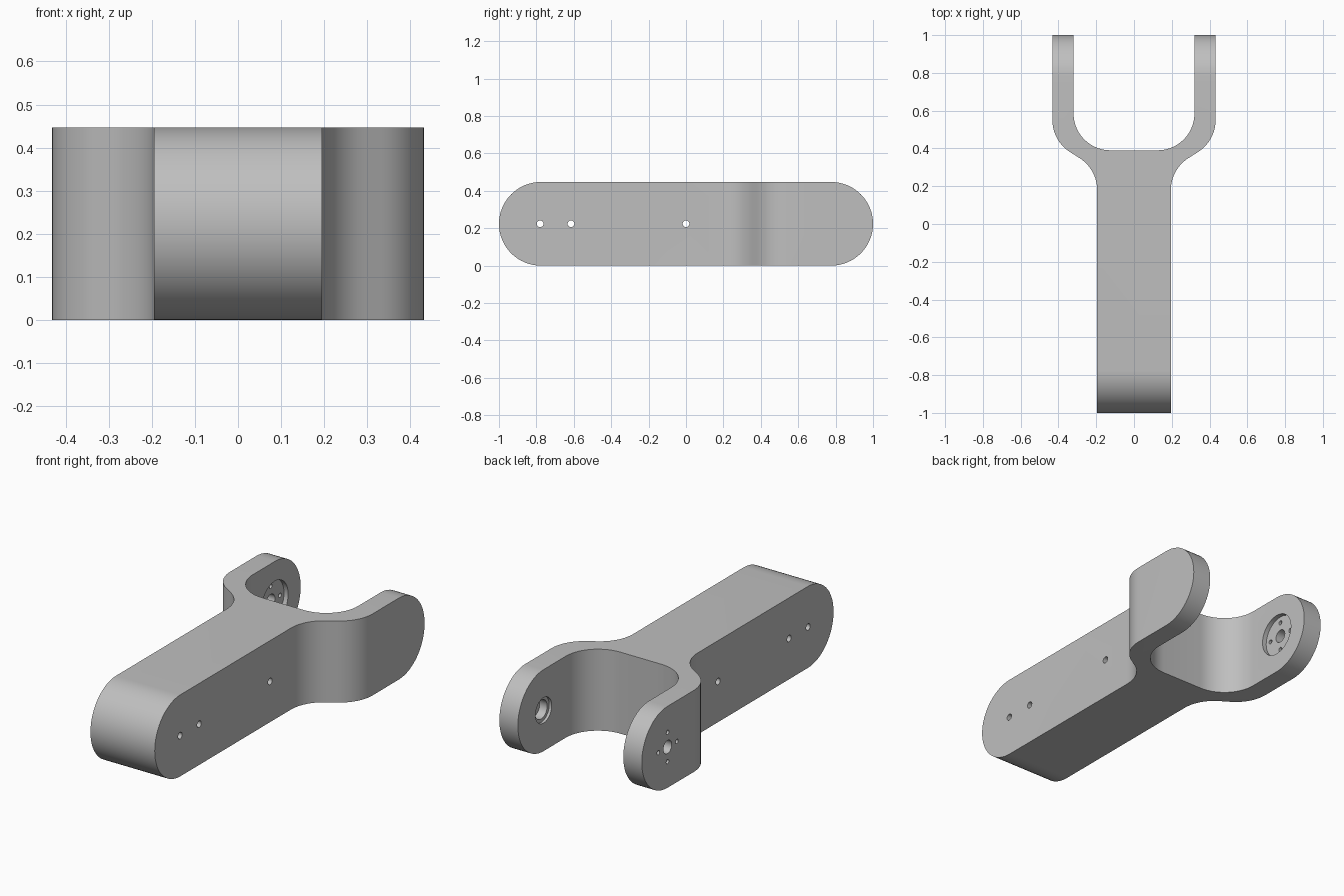
import bpy, bmesh, math

if "Cube" in bpy.data.objects:
    bpy.data.objects.remove(bpy.data.objects["Cube"])

H = 0.447          # height of the link
R = H / 2          # radius of the rounded ends
PIVOT_Y = 1 - R    # axis of the fork pins


def arc(cx, cy, r, a0, a1, n):
    return [(cx + r * math.cos(math.radians(a0 + (a1 - a0) * i / n)),
             cy + r * math.sin(math.radians(a0 + (a1 - a0) * i / n))) for i in range(n + 1)]


def prism(name, pts, place, vec):
    """Extrude a closed profile along vec."""
    bm = bmesh.new()
    face = bm.faces.new([bm.verts.new(place(*p)) for p in pts])
    res = bmesh.ops.extrude_face_region(bm, geom=[face])
    bmesh.ops.translate(bm, vec=vec, verts=[v for v in res["geom"] if isinstance(v, bmesh.types.BMVert)])
    bmesh.ops.recalc_face_normals(bm, faces=bm.faces[:])
    mesh = bpy.data.meshes.new(name)
    bm.to_mesh(mesh)
    bm.free()
    ob = bpy.data.objects.new(name, mesh)
    bpy.context.collection.objects.link(ob)
    return ob


def boolean(ob, cutter, operation):
    cutter.hide_render = True
    mod = ob.modifiers.new("cut", 'BOOLEAN')
    mod.operation, mod.solver, mod.object = operation, 'EXACT', cutter
    bpy.context.view_layer.objects.active = ob
    bpy.ops.object.modifier_apply(modifier=mod.name)
    bpy.data.objects.remove(cutter)


def drill(ob, x0, x1, y, z, r, n=24):
    cutter = prism("drill", arc(y, z, r, 0, 360, n)[:-1], lambda a, b: (x0, a, b), (x1 - x0, 0, 0))
    boolean(ob, cutter, 'DIFFERENCE')


# fork outline seen from above: right half, then mirrored
half = [(0.195, -1.1)]
half += arc(0.395, 0.18, 0.2, 180, 120, 10)        # neck fillet
half += arc(0.232, 0.55, 0.2, -60, 0, 10)          # shoulder
half += [(0.432, 1.1), (0.32, 1.1)]
half += arc(0.125, 0.585, 0.195, 0, -90, 14)       # inside of the fork
outline = half + [(-x, y) for x, y in reversed(half)]
link = prism("fork_link", outline, lambda x, y: (x, y, 0), (0, 0, H))

# rounded ends seen from the side
side = arc(PIVOT_Y, R, R, -90, 90, 32) + arc(-PIVOT_Y, R, R, 90, 270, 32)
boolean(link, prism("side_profile", side, lambda y, z: (-0.6, y, z), (1.2, 0, 0)), 'INTERSECT')

# cross holes through the beam
for y in (-0.78, -0.615, 0.0):
    drill(link, -0.3, 0.3, y, R, 0.018)

# left arm: horn recess, shaft hole and four screw holes
drill(link, -0.345, -0.25, PIVOT_Y, R, 0.115, 40)
drill(link, -0.5, -0.3, PIVOT_Y, R, 0.036)
for dy, dz in ((0.08, 0), (-0.08, 0), (0, 0.08), (0, -0.08)):
    drill(link, -0.5, -0.3, PIVOT_Y + dy, R + dz, 0.012, 16)

# right arm: stepped blind bearing seat
drill(link, 0.25, 0.335, PIVOT_Y, R, 0.07, 32)
drill(link, 0.25, 0.38, PIVOT_Y, R, 0.052, 32)

grey = bpy.data.materials.new("grey")
grey.diffuse_color = (0.52, 0.52, 0.52, 1)
grey.use_nodes = True
grey.node_tree.nodes["Principled BSDF"].inputs["Base Color"].default_value = grey.diffuse_color
link.data.materials.clear()
link.data.materials.append(grey)
for p in link.data.polygons:
    p.material_index = 0

bpy.ops.object.select_all(action='DESELECT')
link.select_set(True)
bpy.context.view_layer.objects.active = link
bpy.ops.object.shade_smooth_by_angle(angle=math.radians(30))
